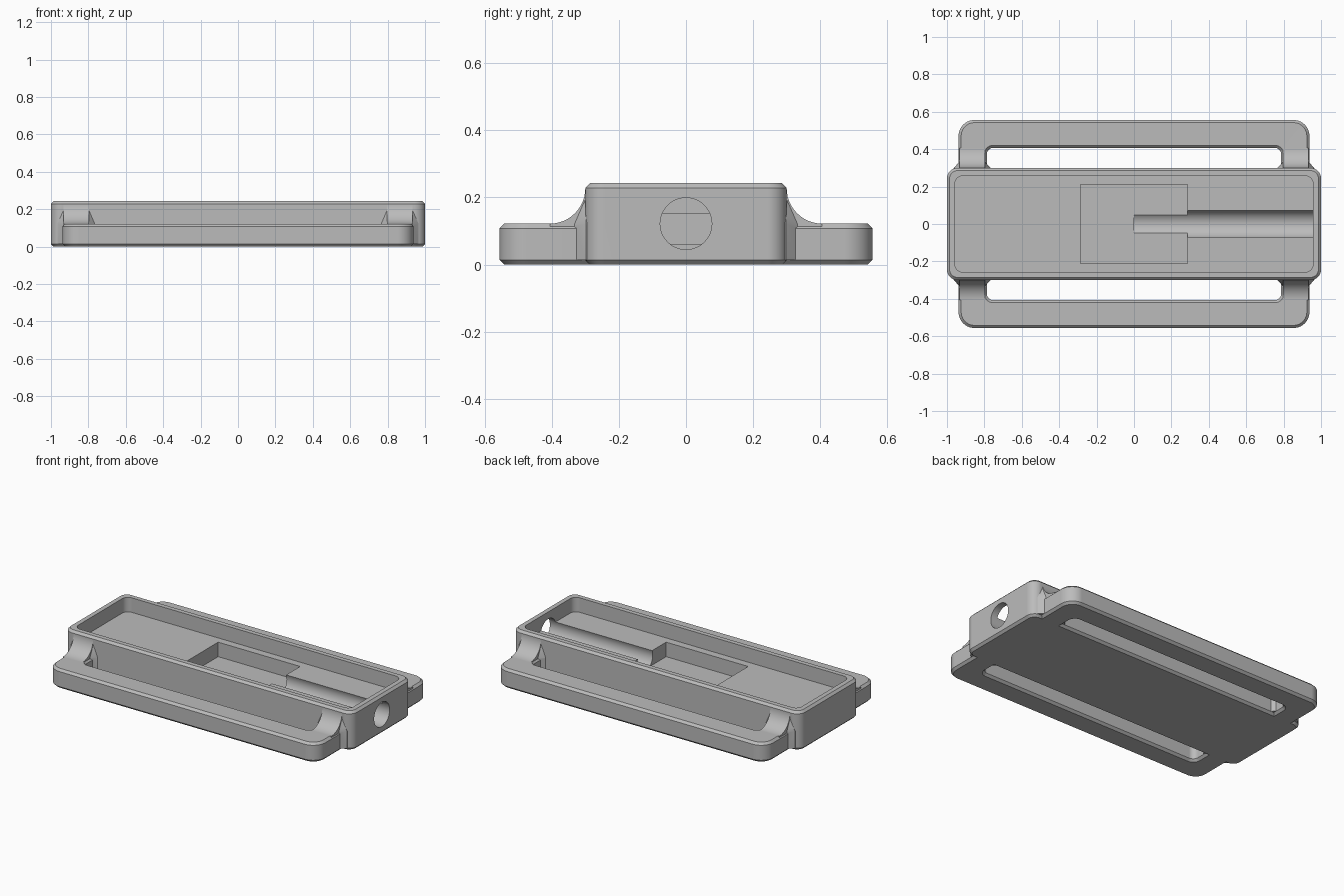
import bpy
import bmesh
import math

old = bpy.data.objects.get("Cube")
if old:
    bpy.data.objects.remove(old, do_unlink=True)

grey = bpy.data.materials.new("plain grey")
grey.use_nodes = True
colour = (0.5, 0.5, 0.5, 1)
grey.diffuse_color = colour
grey.node_tree.nodes["Principled BSDF"].inputs["Base Color"].default_value = colour

TOP, LOOP_TOP, CH = 0.243, 0.122, 0.014
BODY_Y, FLOOR, POCKET = 0.30, 0.152, 0.061


def finish(name, bm):
    bmesh.ops.recalc_face_normals(bm, faces=bm.faces)
    mesh = bpy.data.meshes.new(name)
    bm.to_mesh(mesh)
    bm.free()
    mesh.materials.append(grey)
    ob = bpy.data.objects.new(name, mesh)
    bpy.context.collection.objects.link(ob)
    return ob


def outline(hx, hy, r, steps=10):
    """Rounded rectangle, anticlockwise."""
    pts = []
    for quarter, (sx, sy) in enumerate([(1, 1), (-1, 1), (-1, -1), (1, -1)]):
        for i in range(steps + 1):
            a = (quarter + i / steps) * math.pi / 2
            pts.append((sx * (hx - r) + r * math.cos(a), sy * (hy - r) + r * math.sin(a)))
    return pts


def stack(name, hx, hy, r, levels):
    """Rounded block from (height, outward offset) levels."""
    bm = bmesh.new()
    rings = [[bm.verts.new((x, y, z)) for x, y in outline(hx + d, hy + d, r + d)]
             for z, d in levels]
    n = len(rings[0])
    for low, high in zip(rings, rings[1:]):
        for i in range(n):
            j = (i + 1) % n
            bm.faces.new((low[i], low[j], high[j], high[i]))
    bm.faces.new(rings[0][::-1])
    bm.faces.new(rings[-1])
    return finish(name, bm)


def extrude_x(name, profile, x0, x1):
    bm = bmesh.new()
    face = bm.faces.new([bm.verts.new((x0, y, z)) for y, z in profile])
    out = bmesh.ops.extrude_face_region(bm, geom=[face])
    moved = [v for v in out["geom"] if isinstance(v, bmesh.types.BMVert)]
    bmesh.ops.translate(bm, verts=moved, vec=(x1 - x0, 0, 0))
    return finish(name, bm)


def hull(name, pts):
    bm = bmesh.new()
    for p in pts:
        bm.verts.new(p)
    bmesh.ops.convex_hull(bm, input=bm.verts[:])
    return finish(name, bm)


def combine(target, other, operation):
    mod = target.modifiers.new("combine", "BOOLEAN")
    mod.operation, mod.solver, mod.object = operation, "EXACT", other
    bpy.context.view_layer.objects.active = target
    bpy.ops.object.modifier_apply(modifier=mod.name)
    bpy.data.objects.remove(other, do_unlink=True)


# Chamfered body and the low ring that makes the two strap loops
body = stack("strap_housing", 1.0, BODY_Y, 0.057,
             [(0, -CH), (CH, 0), (TOP - CH, 0), (TOP, -CH)])
ring = stack("strap_loops", 0.938, 0.556, 0.085,
             [(0, -CH), (CH, 0), (LOOP_TOP - CH, 0), (LOOP_TOP, -CH)])
window = stack("loop_window", 0.787, 0.407, 0.035,
               [(-0.01, CH + 0.01), (CH, 0), (LOOP_TOP - CH, 0), (LOOP_TOP + 0.01, CH + 0.01)])
combine(ring, window, "DIFFERENCE")
combine(body, ring, "UNION")

# Curved arms that blend the loops up into the body
R = 0.106
arc = [(BODY_Y + R - R * math.cos(a), LOOP_TOP + R - R * math.sin(a))
       for a in [i * math.pi / 24 for i in range(13)]]
for sx in (-1, 1):
    for sy in (-1, 1):
        profile = [(0.27, 0.05), (0.27, LOOP_TOP + R)] + arc + [(BODY_Y + R, 0.05)]
        arm = extrude_x("loop_arm", [(sy * y, z) for y, z in profile], sx * 0.797, sx * 0.933)
        combine(body, arm, "UNION")
        # Corner gussets on the inner and outer side of each arm
        for edge, way in ((0.80, -1), (0.93, 1)):
            corner = [(edge - way * 0.02, 0.27), (edge - way * 0.02, 0.335),
                      (edge, 0.335), (edge + way * 0.012, 0.313),
                      (edge + way * 0.036, 0.298), (edge + way * 0.036, 0.27)]
            pts = [(sx * x, sy * y, z) for x, y in corner for z in (CH, LOOP_TOP)]
            pts += [(sx * edge, sy * 0.301, 0.20), (sx * (edge - way * 0.02), sy * 0.29, 0.20)]
            combine(body, hull("arm_gusset", pts), "UNION")

# Open tray, deeper square pocket and round bore from the right end
combine(body, stack("tray_cutter", 0.957, 0.257, 0.04, [(FLOOR, 0), (TOP + 0.1, 0)]), "DIFFERENCE")
pocket = [(-0.21, POCKET), (0.21, POCKET), (0.21, TOP - 0.04), (-0.21, TOP - 0.04)]
combine(body, extrude_x("pocket_cutter", pocket, -0.285, 0.285), "DIFFERENCE")
circle = [(0.077 * math.cos(i * math.pi / 24), 0.122 + 0.077 * math.sin(i * math.pi / 24))
          for i in range(48)]
combine(body, extrude_x("bore_cutter", circle, 0, 1.1), "DIFFERENCE")

# Smooth curves with crisp edges
bpy.ops.object.select_all(action="DESELECT")
body.select_set(True)
bpy.context.view_layer.objects.active = body
bpy.ops.object.shade_smooth_by_angle(angle=math.radians(30))
weighted = body.modifiers.new("even_shading", "WEIGHTED_NORMAL")
weighted.keep_sharp = True
